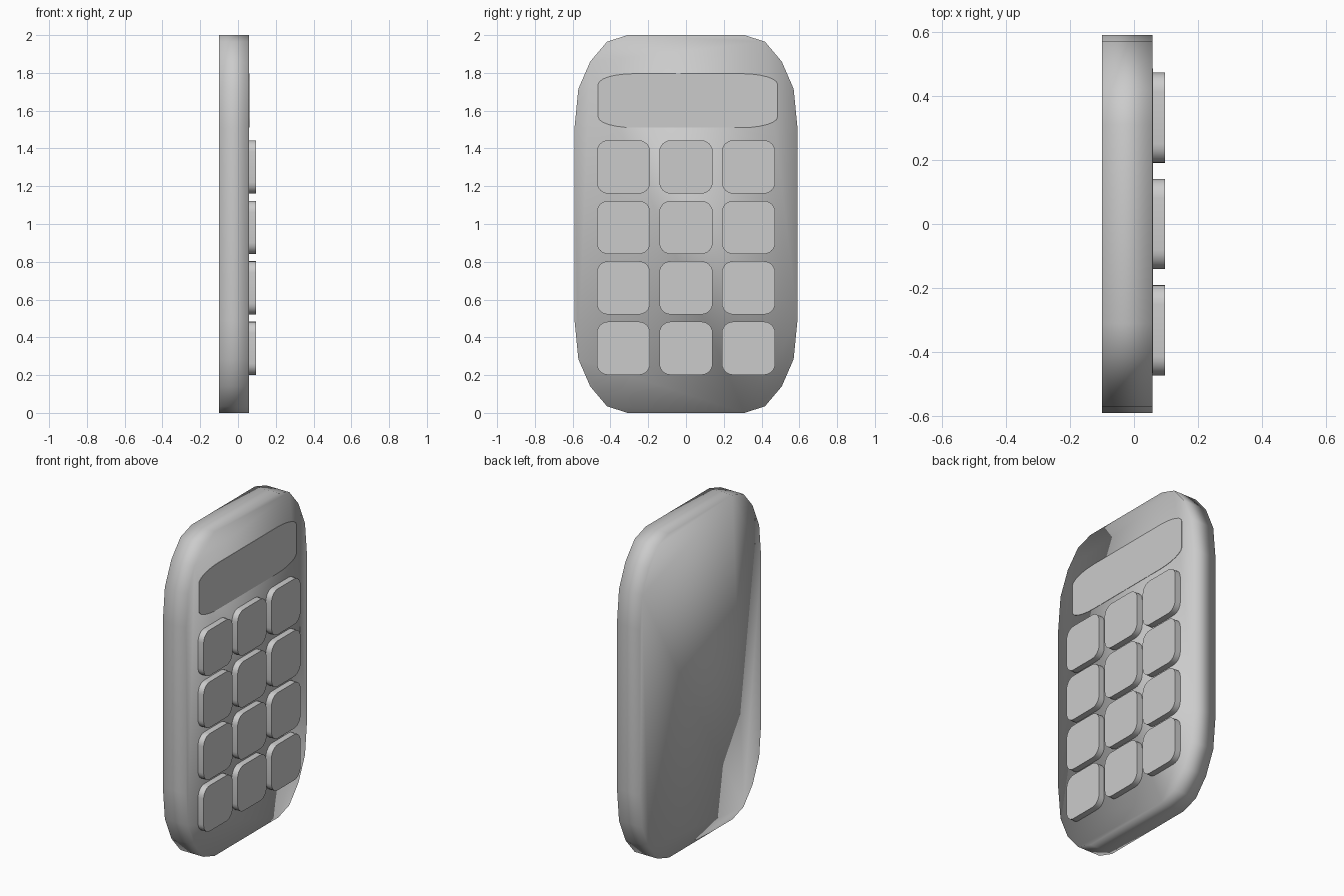
import bpy, bmesh, math

if "Cube" in bpy.data.objects:
    bpy.data.objects.remove(bpy.data.objects["Cube"])


def slab(name, outline, x0, x1, angle):
    """Extrude a closed (y, z) outline along x, then shade it smooth."""
    bm = bmesh.new()
    face = bm.faces.new([bm.verts.new((x0, y, z)) for y, z in outline])
    ext = bmesh.ops.extrude_face_region(bm, geom=[face])
    for v in ext["geom"]:
        if isinstance(v, bmesh.types.BMVert):
            v.co.x = x1
    if not any(len(f.verts) == len(outline) and all(abs(v.co.x - x0) < 1e-6 for v in f.verts)
               for f in bm.faces):
        bm.faces.new([v for v in bm.verts if abs(v.co.x - x0) < 1e-6])
    bmesh.ops.recalc_face_normals(bm, faces=bm.faces)
    mesh = bpy.data.meshes.new(name)
    bm.to_mesh(mesh)
    bm.free()
    ob = bpy.data.objects.new(name, mesh)
    bpy.context.collection.objects.link(ob)
    mesh.shade_smooth()
    if angle:
        mesh.set_sharp_from_angle(angle=math.radians(angle))
    return ob


def rounded(cy, cz, w, h, ry, rz, steps=6):
    """Rectangle outline with elliptical corners."""
    pts = []
    for i, (sy, sz) in enumerate([(1, 1), (-1, 1), (-1, -1), (1, -1)]):
        for k in range(steps + 1):
            a = math.pi / 2 * (i + k / steps)
            pts.append((cy + sy * (w / 2 - ry) + ry * math.cos(a),
                        cz + sz * (h / 2 - rz) + rz * math.sin(a)))
    return pts


# Body: faceted outline, one quarter mirrored about the middle, fully smooth
quarter = [(0.59, 0.51), (0.57, 0.715), (0.507, 0.86), (0.418, 0.965), (0.31, 1.0)]
top = quarter + [(-y, z) for y, z in reversed(quarter)]
body = [(y, 1 + z) for y, z in top] + [(-y, 1 - z) for y, z in top]
slab("body", body, -0.10, 0.058, None)

# Display panel, almost flush with the front
slab("display", rounded(0.01, 1.653, 0.95, 0.286, 0.19, 0.057), 0.05, 0.06, 40)

# Keypad: 4 rows of 3 keys
for row in range(4):
    for col in range(3):
        outline = rounded((col - 1) * 0.331, 0.342 + row * 0.32, 0.282, 0.282, 0.06, 0.06)
        slab(f"key_{row + 1}_{col + 1}", outline, 0.05, 0.096, 40)
